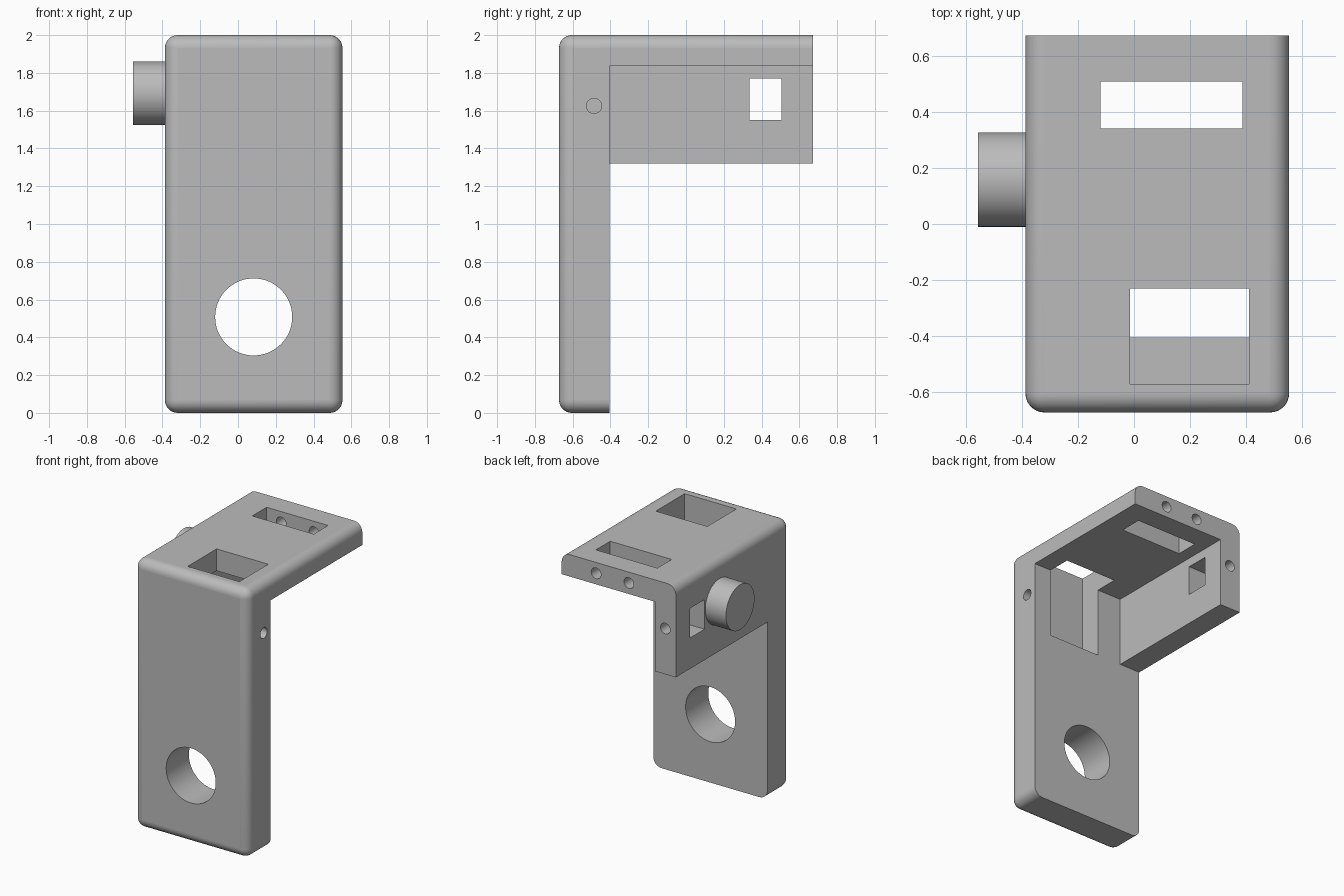
import bpy
from math import pi

if "Cube" in bpy.data.objects:
    bpy.data.objects.remove(bpy.data.objects["Cube"], do_unlink=True)

grey = bpy.data.materials.new("plain_grey")
grey.use_nodes = True
grey.diffuse_color = (0.5, 0.5, 0.5, 1)
grey.node_tree.nodes["Principled BSDF"].inputs["Base Color"].default_value = (0.5, 0.5, 0.5, 1)


def box(name, x, y, z):
    """Box spanning three (low, high) ranges."""
    spans = (x, y, z)
    bpy.ops.mesh.primitive_cube_add(size=1, location=[(a + b) / 2 for a, b in spans])
    ob = bpy.context.object
    ob.name = name
    ob.scale = [b - a for a, b in spans]
    bpy.ops.object.transform_apply(location=True, rotation=True, scale=True)
    return ob


def rod(name, axis, start, end, centre, radius, sides=32):
    """Cylinder along the x or y axis; centre gives the other two coordinates."""
    mid = (start + end) / 2
    if axis == "x":
        place, turn = (mid, *centre), (0, pi / 2, 0)
    else:
        place, turn = (centre[0], mid, centre[1]), (pi / 2, 0, 0)
    bpy.ops.mesh.primitive_cylinder_add(vertices=sides, radius=radius, depth=abs(end - start),
                                        location=place, rotation=turn)
    ob = bpy.context.object
    ob.name = name
    bpy.ops.object.transform_apply(location=True, rotation=True, scale=True)
    return ob


def finish(ob):
    """Flat faces stay crisp, rounded strips and bores are smooth."""
    ob.data.materials.clear()
    ob.data.materials.append(grey)
    for face in ob.data.polygons:
        face.material_index = 0
        face.use_smooth = max(abs(c) for c in face.normal) < 0.999


def apply(ob, mod):
    bpy.context.view_layer.objects.active = ob
    bpy.ops.object.modifier_apply(modifier=mod.name)


# Outer block, every edge rounded except those around the open back
LEFT, RIGHT, BACK = 0.553, -0.387, 0.672
bracket = box("bracket", (RIGHT, LEFT), (-BACK, BACK), (0, 2))
weights = bracket.data.attributes.new("bevel_weight_edge", "FLOAT", "EDGE")
for edge in bracket.data.edges:
    ends = [bracket.data.vertices[i].co.y for i in edge.vertices]
    weights.data[edge.index].value = 0.0 if min(ends) > 0 else 1.0
bevel = bracket.modifiers.new("round_edges", "BEVEL")
bevel.limit_method = "WEIGHT"
bevel.width = 0.068
bevel.segments = 8
apply(bracket, bevel)

# Hollow leaving front plate, top plate and side wall, then the openings
cutters = [
    box("inner_cut", (-0.215, 1), (-0.405, 1), (-1, 1.837)),
    box("lower_cut", (-1, 1), (-0.405, 1.1), (-1.1, 1.32)),
    box("front_pocket", (-0.015, 0.41), (-0.57, -0.23), (1.32, 2.2)),
    box("top_slot", (-0.12, 0.386), (0.34, 0.508), (1.7, 2.2)),
    box("wall_window", (-0.6, -0.1), (0.335, 0.505), (1.55, 1.77)),
    rod("front_hole", "y", -1, -0.2, (0.083, 0.508), 0.204, 64),
    rod("pocket_screw_hole", "x", 0.35, 0.7, (-0.487, 1.625), 0.04),
    rod("wall_screw_hole", "y", 0.45, 0.8, (-0.3, 1.66), 0.04),
]
for x in (0.0, 0.27):
    cutters.append(rod("top_screw_hole", "y", 0.45, 0.8, (x, 1.919), 0.04))

for cutter in cutters:
    cut = bracket.modifiers.new("cut", "BOOLEAN")
    cut.operation = "DIFFERENCE"
    cut.solver = "EXACT"
    cut.object = cutter
    apply(bracket, cut)
    bpy.data.objects.remove(cutter, do_unlink=True)
finish(bracket)

# Round stub on the outside of the wall
finish(rod("side_stub", "x", -0.557, -0.38, (0.158, 1.692), 0.168, 64))
